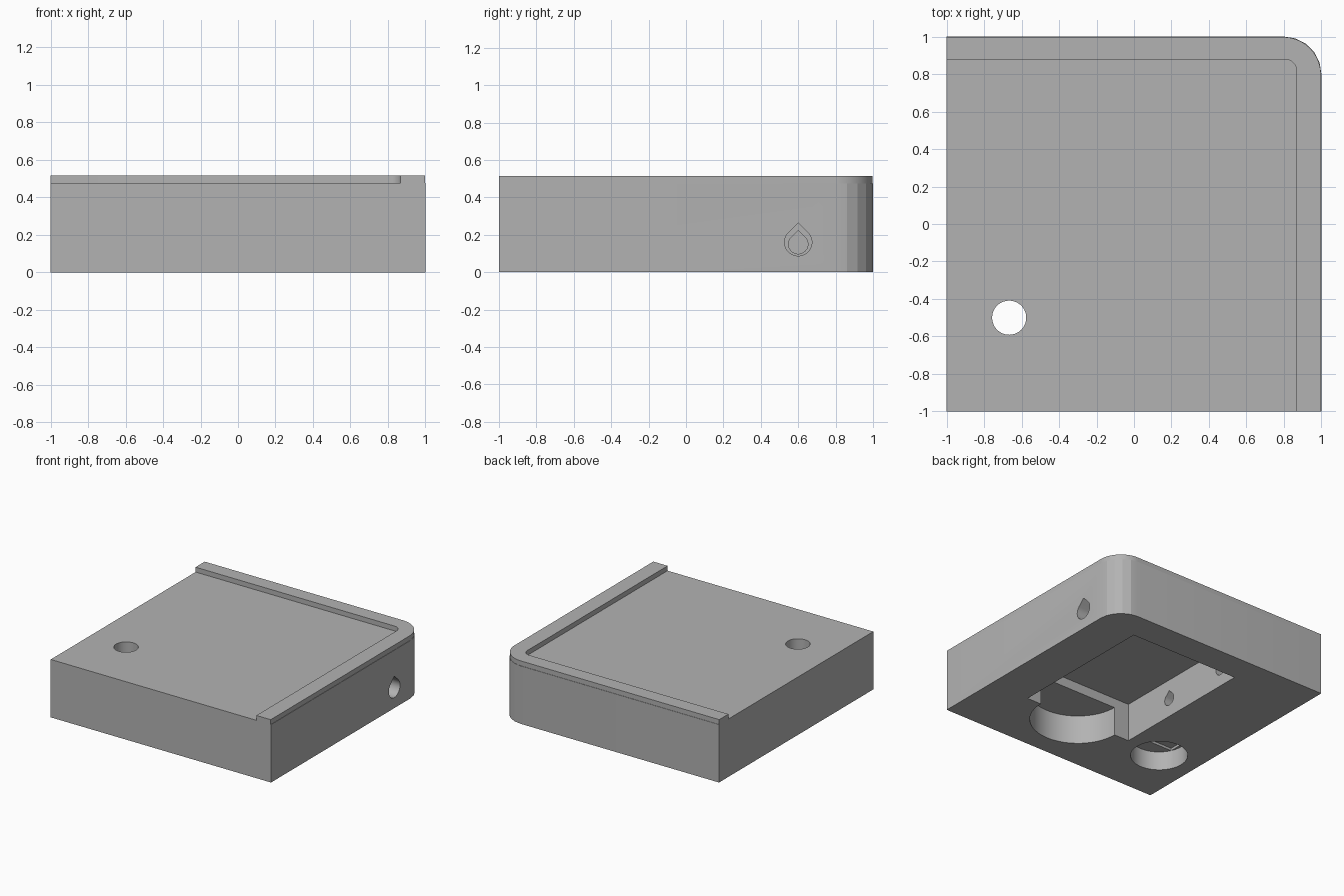
import bpy
import bmesh
from math import sin, cos, pi, radians, sqrt
from mathutils import Vector

cube = bpy.data.objects.get("Cube")
if cube:
    bpy.data.objects.remove(cube, do_unlink=True)

grey = bpy.data.materials.new("plain grey")
grey.use_nodes = True
COLOUR = (0.45, 0.45, 0.45, 1)
grey.diffuse_color = COLOUR
grey.node_tree.nodes["Principled BSDF"].inputs["Base Color"].default_value = COLOUR


def arc(cx, cy, r, start, end, steps):
    """Points on an arc, angles in degrees."""
    angles = [radians(start + (end - start) * i / steps) for i in range(steps + 1)]
    return [(cx + r * cos(a), cy + r * sin(a)) for a in angles]


def circle(cx, cy, r, steps=64):
    return arc(cx, cy, r, 0, 360, steps)[:-1]


def rectangle(x0, x1, y0, y1):
    return [(x0, y0), (x1, y0), (x1, y1), (x0, y1)]


def teardrop(cy, cz, r):
    """Round hole with a pointed roof."""
    return arc(cy, cz, r, -225, 45, 36) + [(cy, cz + r * sqrt(2))]


def prism(name, outline, low, high, axis="z"):
    """Extrude an outline along z, or a (y, z) outline along x."""
    bm = bmesh.new()
    place = (lambda p: (p[0], p[1], low)) if axis == "z" else (lambda p: (low, p[0], p[1]))
    face = bm.faces.new([bm.verts.new(place(p)) for p in outline])
    side = bmesh.ops.extrude_face_region(bm, geom=[face])["geom"]
    shift = Vector((0, 0, high - low) if axis == "z" else (high - low, 0, 0))
    bmesh.ops.translate(bm, vec=shift, verts=[v for v in side if isinstance(v, bmesh.types.BMVert)])
    bmesh.ops.recalc_face_normals(bm, faces=bm.faces)
    mesh = bpy.data.meshes.new(name)
    bm.to_mesh(mesh)
    bm.free()
    mesh.materials.append(grey)
    obj = bpy.data.objects.new(name, mesh)
    bpy.context.collection.objects.link(obj)
    return obj


def cut(target, *shape):
    """Subtract a prism and remove the cutter."""
    cutter = prism(*shape)
    cutter.hide_render = True
    bpy.context.view_layer.objects.active = target
    mod = target.modifiers.new("cut", "BOOLEAN")
    mod.operation = "DIFFERENCE"
    mod.solver = "EXACT"
    mod.object = cutter
    bpy.ops.object.modifier_apply(modifier=mod.name)
    bpy.data.objects.remove(cutter, do_unlink=True)


def smooth(obj, degrees):
    bpy.ops.object.select_all(action="DESELECT")
    obj.select_set(True)
    bpy.context.view_layer.objects.active = obj
    bpy.ops.object.shade_smooth_by_angle(angle=radians(degrees))


FLOOR, TOP = 0.475, 0.515

# Block with one rounded corner
body = prism("body", [(-1, -1), (1, -1)] + arc(0.8, 0.8, 0.2, 0, 90, 5) + [(-1, 1)], 0, FLOOR)

# Raised edge along the back and one side
outer = [(0.997, -1)] + arc(0.797, 0.797, 0.2, 0, 90, 24) + [(-1, 0.997)]
inner = [(-1, 0.878)] + arc(0.807, 0.818, 0.06, 90, 0, 16) + [(0.867, -1)]
rim = prism("raised_rim", outer + inner, FLOOR, TOP)

# Underside pocket and the shallower round recess beside it
cut(body, "pocket", rectangle(-0.345, 0.645, -0.477, 0.765), -0.1, 0.315)
cut(body, "round_recess", circle(0.153, -0.475, 0.362), -0.1, 0.237)

# Counterbored fixing hole with a bridging slot over the counterbore
HX, HY, BORE, HOLE = -0.666, -0.5, 0.215, 0.091
cut(body, "counterbore", circle(HX, HY, BORE), -0.1, 0.155)
half = sqrt(BORE ** 2 - HOLE ** 2)
cut(body, "bridge_slot", rectangle(HX - half, HX + half, HY - HOLE, HY + HOLE), 0.1, 0.175)
cut(body, "fixing_hole", circle(HX, HY, HOLE), 0.1, 0.6)

# Teardrop passage through the side wall and two blind holes opposite
cut(body, "side_passage", teardrop(0.6, 0.16, 0.073), 0.4, 1.1, "x")
for y in (0, 0.6):
    cut(body, "blind_hole", teardrop(y, 0.15, 0.052), -0.65, 0, "x")

# Fine curves read smooth, the block's corner keeps its facets
smooth(body, 12)
smooth(rim, 12)
